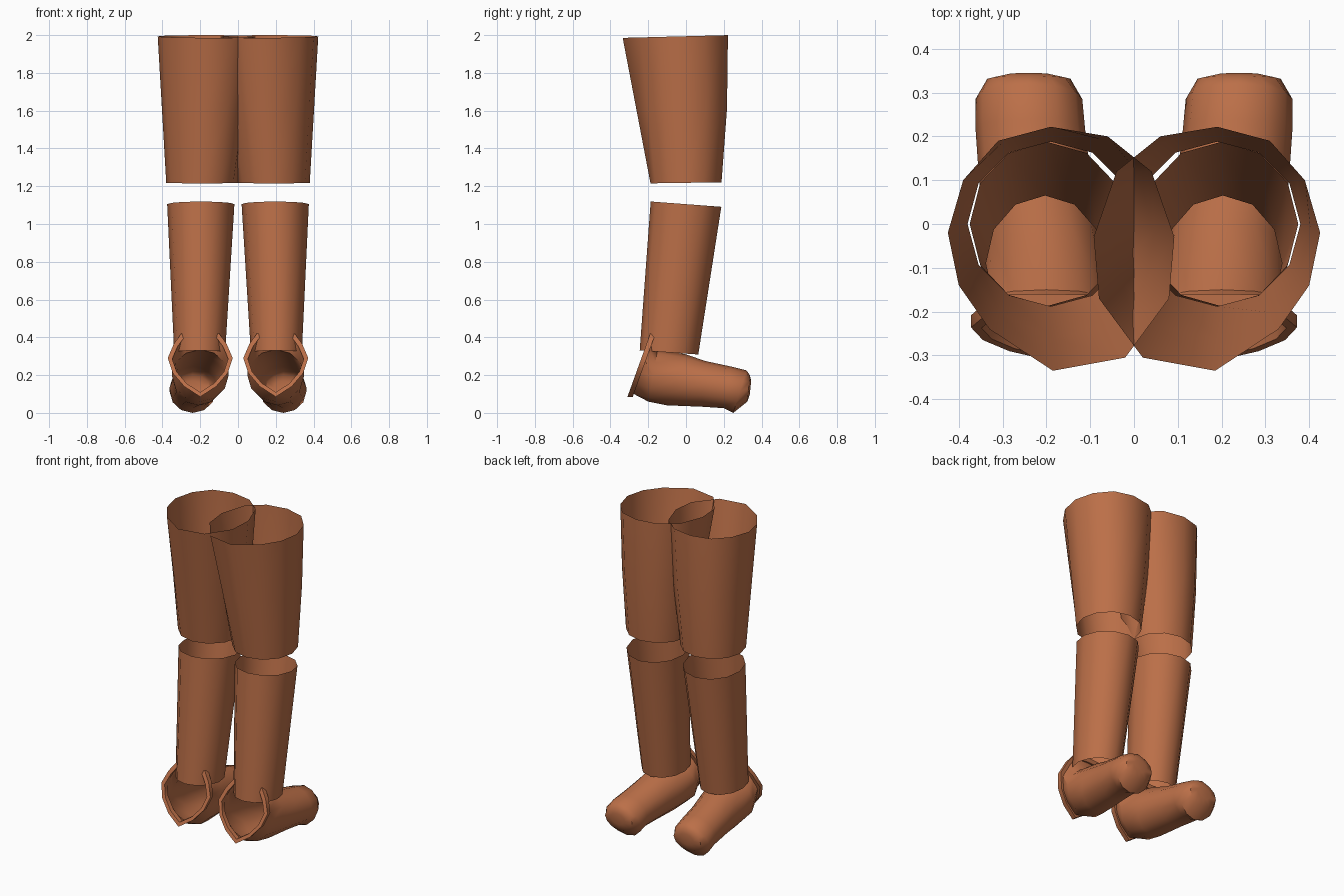
import bpy, math

if "Cube" in bpy.data.objects:
    bpy.data.objects.remove(bpy.data.objects["Cube"])

mat = bpy.data.materials.new("copper_brown")
mat.diffuse_color = (0.5, 0.16, 0.065, 1)
mat.use_nodes = True
mat.node_tree.nodes["Principled BSDF"].inputs["Base Color"].default_value = mat.diffuse_color
N = 12


def loft(name, rings, side, cap_end=False, closed=False):
    """Skin equal-length rings; side = -1 mirrors the part to the left leg."""
    n = len(rings[0])
    verts = [(x * side, y, z) for r in rings for x, y, z in r]
    faces = []
    for i in range(len(rings) - (0 if closed else 1)):
        j = (i + 1) % len(rings)
        for k in range(n):
            m = (k + 1) % n
            faces.append((i * n + k, i * n + m, j * n + m, j * n + k))
    if cap_end:
        faces.append(tuple((len(rings) - 1) * n + k for k in range(n)))
    if side < 0:
        faces = [f[::-1] for f in faces]
    me = bpy.data.meshes.new(name)
    me.from_pydata(verts, [], faces)
    me.materials.append(mat)
    ob = bpy.data.objects.new(name, me)
    bpy.context.collection.objects.link(ob)
    bpy.ops.object.select_all(action='DESELECT')
    ob.select_set(True)
    bpy.context.view_layer.objects.active = ob
    bpy.ops.object.shade_smooth_by_angle(angle=math.radians(42))
    return ob


def flat_ring(cx, cy, rx, ry, z, tilt):
    """Horizontal ellipse whose height changes with y by tilt."""
    pts = []
    for k in range(N):
        a = 2 * math.pi * k / N
        y = ry * math.sin(a)
        pts.append((cx + rx * math.cos(a), cy + y, z + tilt * y))
    return pts


def foot_ring(cx, w, yb, zb, yt, zt):
    """Upright ellipse between a bottom and a top point, from the bottom round."""
    pts = []
    for k in range(N):
        a = 2 * math.pi * k / N
        t = 0.5 - 0.5 * math.cos(a)
        pts.append((cx + w * math.sin(a), yb + (yt - yb) * t, zb + (zt - zb) * t))
    return pts


# thigh: sheared top outline, slightly bulged middle, round knee opening
top_xy = [(.425, -.02), (.39, .10), (.31, .19), (.19, .222), (.06, .2), (-.04, .12),
          (-.092, -.03), (-.08, -.17), (.02, -.305), (.185, -.335), (.33, -.24), (.40, -.14)]
thigh_top = [(x, y, 1.994 + 0.026 * y) for x, y in top_xy]
thigh_low = flat_ring(.19, 0, .19, .188, 1.218, .015)
thigh_mid = [tuple((a + b) / 2 + (.012 if i == 1 and p[1] > .05 else 0)
                   for i, (a, b) in enumerate(zip(p, q)))
             for p, q in zip(thigh_top, thigh_low)]

# shin: tapered tube leaning towards the heel
shin_top = flat_ring(.197, 0, .178, .187, 1.105, -.075)
shin_low = flat_ring(.203, -.09, .135, .155, .32, -.07)

# heel rim: pointed outline on a tilted plane
half = [(0, .085), (.085, .14), (.145, .21), (.172, .29), (.14, .365), (.1, .42), (0, .425)]
outline = half + [(-x, z) for x, z in half[5:0:-1]]


def rim_ring(s, dy):
    pts = []
    for x, z in outline:
        zz = .26 + (z - .26) * s
        pts.append((.2 + x * s, -.31 + .36 * (zz - .085) + dy, zz))
    return pts


rim = [rim_ring(.86, 0), rim_ring(1, 0), rim_ring(1, .028), rim_ring(.86, .028)]

# foot: open at the heel, rounded closed toe
foot = [rim_ring(.88, .015),
        foot_ring(.20, .150, -.20, .06, -.15, .335),
        foot_ring(.21, .135, -.10, .04, 0, .31),
        foot_ring(.225, .128, .08, .033, .10, .275),
        foot_ring(.237, .125, .20, .025, .24, .245),
        foot_ring(.24, .122, .25, 0, .32, .225),
        foot_ring(.24, .095, .325, .06, .338, .2),
        foot_ring(.24, .05, .338, .1, .345, .17)]

for side, label in ((1, "right"), (-1, "left")):
    loft(label + "_thigh", [thigh_low, thigh_mid, thigh_top], side)
    loft(label + "_shin", [shin_low, shin_top], side)
    loft(label + "_foot", foot, side, cap_end=True)
    loft(label + "_heel_rim", rim, side, closed=True)
